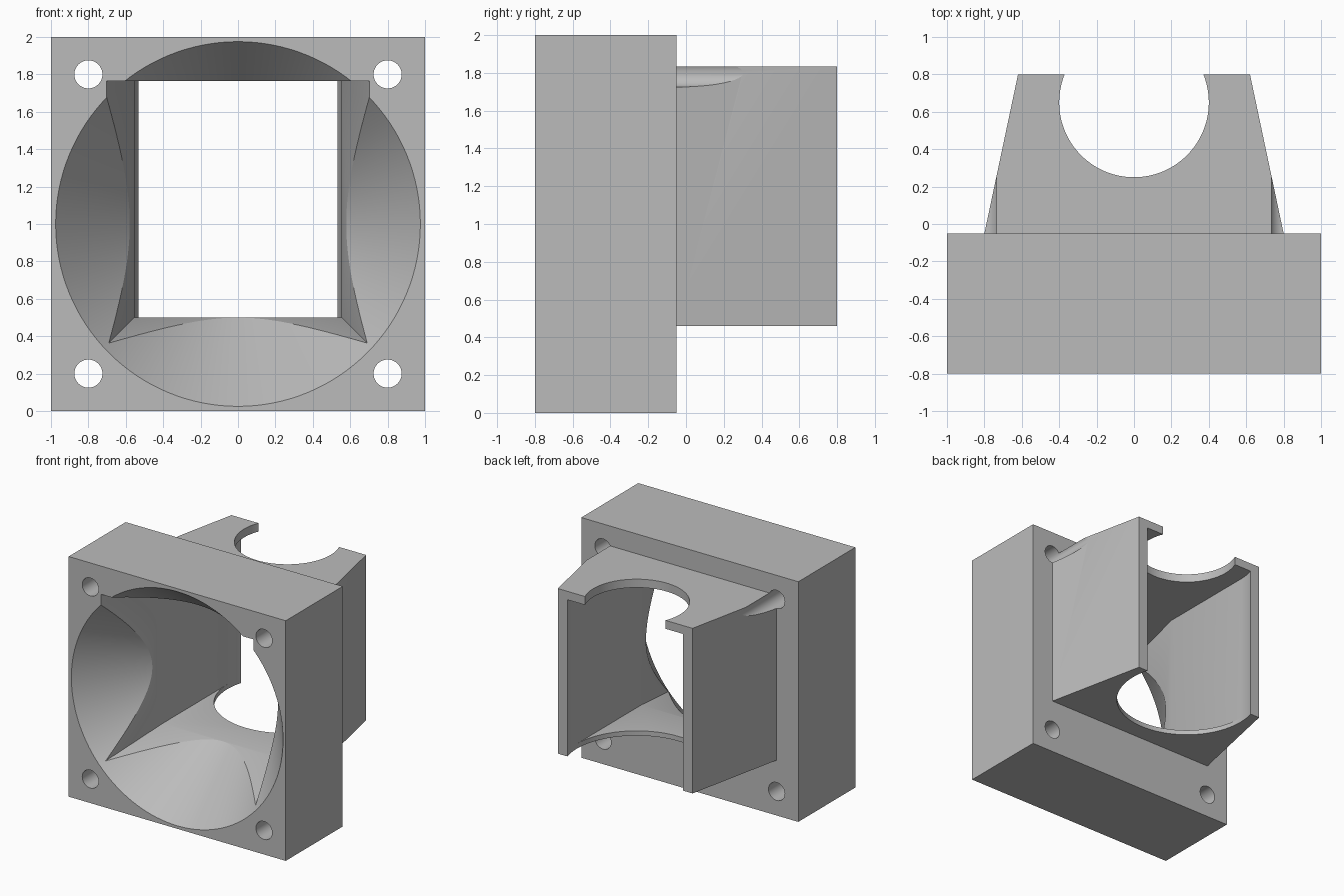
import bpy, bmesh, math

cube = bpy.data.objects.get("Cube")
if cube:
    bpy.data.objects.remove(cube, do_unlink=True)

grey = bpy.data.materials.new("light_grey_plastic")
grey.use_nodes = True
COLOUR = (0.5, 0.5, 0.5, 1)
grey.diffuse_color = COLOUR
grey.node_tree.nodes["Principled BSDF"].inputs["Base Color"].default_value = COLOUR


def loft(name, rings):
    """Solid skinned through rings of equal point count, capped at both ends."""
    bm = bmesh.new()
    loops = [[bm.verts.new(p) for p in ring] for ring in rings]
    n = len(loops[0])
    for a, b in zip(loops, loops[1:]):
        for i in range(n):
            j = (i + 1) % n
            bm.faces.new((a[i], a[j], b[j], b[i]))
    bm.faces.new(loops[0])
    bm.faces.new(loops[-1])
    bmesh.ops.recalc_face_normals(bm, faces=bm.faces)
    mesh = bpy.data.meshes.new(name)
    bm.to_mesh(mesh)
    bm.free()
    mesh.materials.append(grey)
    obj = bpy.data.objects.new(name, mesh)
    bpy.context.collection.objects.link(obj)
    return obj


def rect(y, half_x, z0, z1):
    return [(-half_x, y, z0), (half_x, y, z0), (half_x, y, z1), (-half_x, y, z1)]


def angles(n):
    return [2 * math.pi * i / n for i in range(n)]


def circle_y(x, y, z, r, n):
    """Circle facing along y."""
    return [(x + r * math.cos(a), y, z + r * math.sin(a)) for a in angles(n)]


def circle_z(x, y, z, r, n):
    """Circle facing along z."""
    return [(x + r * math.cos(a), y + r * math.sin(a), z) for a in angles(n)]


def combine(target, tool, operation):
    """Apply a boolean and remove the tool."""
    tool.hide_render = True
    mod = target.modifiers.new(operation.lower(), 'BOOLEAN')
    mod.operation = operation
    mod.solver = 'EXACT'
    mod.object = tool
    bpy.ops.object.select_all(action='DESELECT')
    bpy.context.view_layer.objects.active = target
    target.select_set(True)
    bpy.ops.object.modifier_apply(modifier=mod.name)
    bpy.data.objects.remove(tool, do_unlink=True)


# Square mounting block with the tapered duct behind it
housing = loft("fan_duct_housing", [rect(-0.8, 1, 0, 2), rect(-0.05, 1, 0, 2)])
duct = loft("duct_shell", [rect(-0.15, 0.821, 0.46, 1.835), rect(0.8, 0.62, 0.46, 1.835)])
combine(housing, duct, 'UNION')

# Rectangular passage: flared inside the block, then straight
passage = loft("passage_cutter", [rect(-0.81, 0.7045, 0.3495, 1.765),
                                  rect(-0.2, 0.554, 0.5, 1.765),
                                  rect(0.65, 0.554, 0.5, 1.765)])
combine(housing, passage, 'DIFFERENCE')

# Round chamber, open at the bottom and the back
chamber = loft("chamber_cutter", [circle_z(0, 0.65, 0.3, 0.554, 128),
                                  circle_z(0, 0.65, 1.765, 0.554, 128)])
combine(housing, chamber, 'DIFFERENCE')

# Smaller opening through the top plate
top_hole = loft("top_hole_cutter", [circle_z(0, 0.65, 1.6, 0.4, 128),
                                    circle_z(0, 0.65, 2.2, 0.4, 128)])
combine(housing, top_hole, 'DIFFERENCE')

# Conical inlet at the front
inlet = loft("inlet_cutter", [circle_y(0, -0.81, 1, 0.983, 128),
                              circle_y(0, -0.2, 1, 0.499, 128)])
combine(housing, inlet, 'DIFFERENCE')

# Screw holes; the upper pair also grooves the duct corners
for x in (-0.8, 0.8):
    for z in (0.2, 1.8):
        screw = loft("screw_cutter", [circle_y(x, -0.9, z, 0.075, 48),
                                      circle_y(x, 0.9, z, 0.075, 48)])
        combine(housing, screw, 'DIFFERENCE')

bpy.ops.object.shade_smooth_by_angle(angle=math.radians(15))
